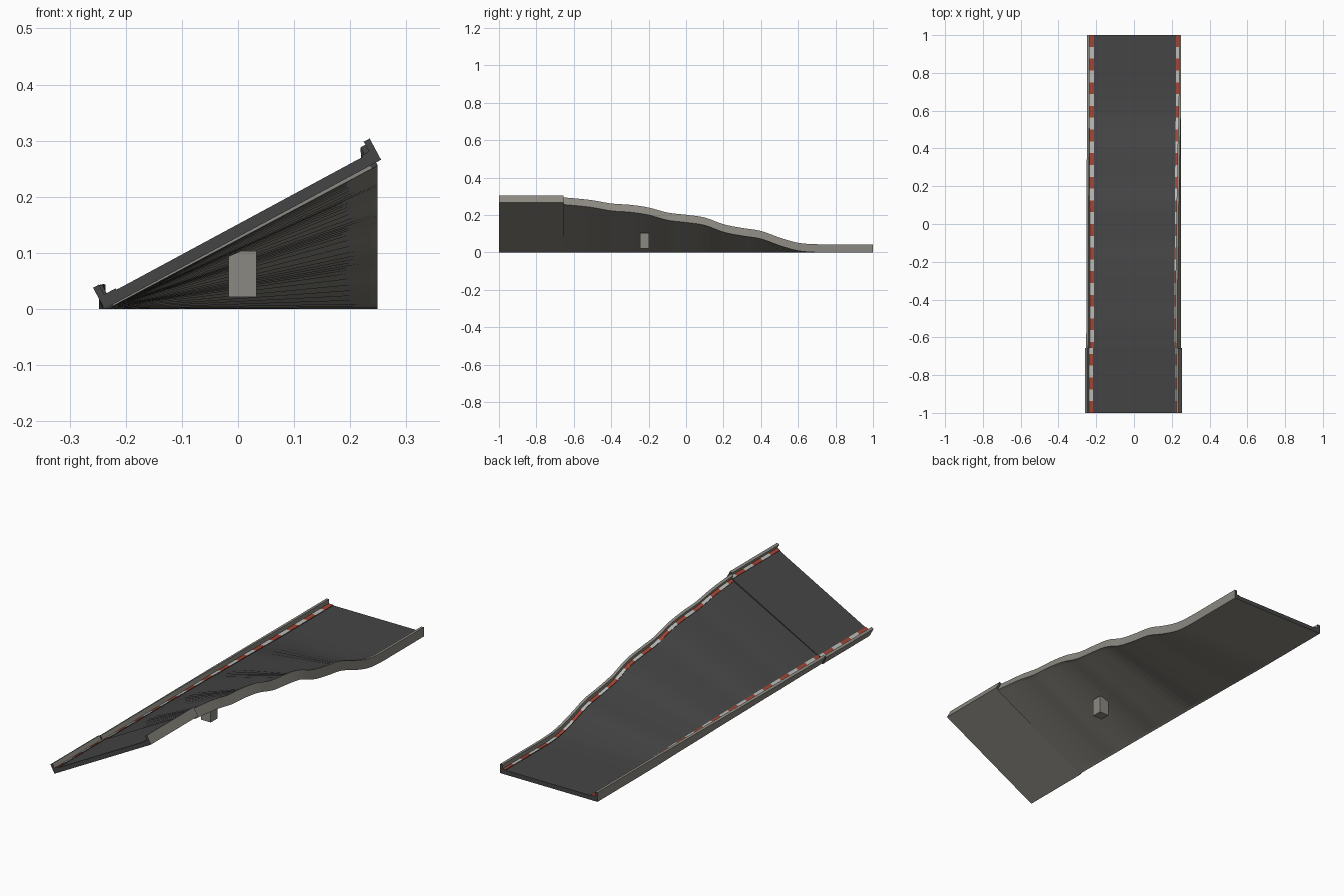
import bpy
import bmesh
from mathutils import Vector

cube = bpy.data.objects.get("Cube")
if cube:
    bpy.data.objects.remove(cube, do_unlink=True)


def material(name, rgb):
    mat = bpy.data.materials.new(name)
    mat.use_nodes = True
    mat.diffuse_color = (*rgb, 1)
    mat.node_tree.nodes["Principled BSDF"].inputs["Base Color"].default_value = (*rgb, 1)
    return mat


ASPHALT = material("asphalt", (0.06, 0.06, 0.06))
CONCRETE = material("concrete", (0.26, 0.25, 0.22))
RED = material("kerb red", (0.36, 0.06, 0.035))
WHITE = material("kerb white", (0.5, 0.5, 0.48))

STEP = 1 / 32
JOINT = -1 + 11 * STEP
RAIL_W, RAIL_H, DECK_H, KERB_H = 0.012, 0.043, 0.02, 0.003

# Height of the raised edge along the ramp, every 0.1 units
EDGE_START = -0.7
EDGE = [0.258, 0.251, 0.240, 0.222, 0.215, 0.200, 0.172, 0.160,
        0.145, 0.108, 0.088, 0.072, 0.036, 0.008, 0, 0, 0, 0]


def edge_height(y):
    t = (y - EDGE_START) * 10
    i = min(max(int(t), 0), len(EDGE) - 2)
    f = t - i
    a, b, c, d = (EDGE[min(max(k, 0), len(EDGE) - 1)] for k in range(i - 1, i + 3))
    curve = b + f * (c - a + f * (2 * a - 5 * b + 4 * c - d + f * (3 * (b - c) + d - a))) / 2
    return max(curve, 0)


def frame(y, front):
    """Low corner, direction across the deck, deck normal and width at y."""
    if front:
        low, high = Vector((-0.238, y, 0)), Vector((0.255, y, 0.266))
    else:
        rise = edge_height(y)
        low, high = Vector((-0.248 + 0.06 * rise, y, 0)), Vector((0.249, y, rise))
    across = (high - low).normalized()
    return low, across, Vector((-across.z, 0, across.x)), (high - low).length


def sweep(name, profile, ys, front, mats, rule):
    """Sweep a profile along y; profile points are (side, offset inward, height)."""
    bm = bmesh.new()
    rings = []
    for y in ys:
        low, across, normal, width = frame(y, front)
        ring = []
        for side, inset, height in profile:
            u = inset if side < 0 else width - inset
            ring.append(bm.verts.new(low + across * u + normal * height))
        rings.append(ring)
    n = len(profile)
    for i in range(len(rings) - 1):
        for k in range(n):
            a, b = rings[i], rings[i + 1]
            face = bm.faces.new((a[k], a[(k + 1) % n], b[(k + 1) % n], b[k]))
            face.material_index = rule(i, k)
    for ring, index in ((rings[0], rule(0, "start")), (rings[-1], rule(0, "end"))):
        bm.faces.new(ring).material_index = index
    bmesh.ops.recalc_face_normals(bm, faces=bm.faces)
    mesh = bpy.data.meshes.new(name)
    bm.to_mesh(mesh)
    bm.free()
    for mat in mats:
        mesh.materials.append(mat)
    obj = bpy.data.objects.new(name, mesh)
    bpy.context.collection.objects.link(obj)


def build_section(label, ys, front, first_stripe):
    # Concrete slab with an asphalt top; the joint face of the ramp stays concrete
    def deck_rule(i, k):
        return int(k == 0 or (k == "start" and not front))

    slab = [(-1, RAIL_W, 0), (1, RAIL_W, 0), (1, RAIL_W, DECK_H), (-1, RAIL_W, DECK_H)]
    sweep(label + "_deck", slab, ys, front, [ASPHALT, CONCRETE], deck_rule)

    for side, word, kerb_w in ((-1, "right", 0.023), (1, "left", 0.015)):
        # Guard wall, dark on its ends
        def wall_rule(i, k):
            return int(k in ("start", "end"))

        wall = [(side, 0, 0), (side, RAIL_W, 0), (side, RAIL_W, RAIL_H), (side, 0, RAIL_H)]
        sweep(f"{label}_{word}_wall", wall, ys, front, [CONCRETE, ASPHALT], wall_rule)

        # Thin kerb striped on top, one colour for every two steps
        def kerb_rule(i, k):
            return (first_stripe + i) // 2 % 2 if k == 2 else 2

        inner = RAIL_W + kerb_w
        kerb = [(side, RAIL_W, DECK_H), (side, inner, DECK_H),
                (side, inner, DECK_H + KERB_H), (side, RAIL_W, DECK_H + KERB_H)]
        sweep(f"{label}_{word}_kerb", kerb, ys, front, [RED, WHITE, ASPHALT], kerb_rule)


# Constant banked section, then the twisting wavy ramp that flattens out
build_section("banked", [-1 + i * STEP for i in range(12)], True, 0)
build_section("ramp", [JOINT + i * STEP for i in range(54)], False, 1)

# Support block under the ramp
bpy.ops.mesh.primitive_cube_add(size=1, location=(0.008, -0.222, 0.062))
block = bpy.context.object
block.name = "support_block"
block.scale = (0.05, 0.048, 0.082)
block.data.materials.append(CONCRETE)
